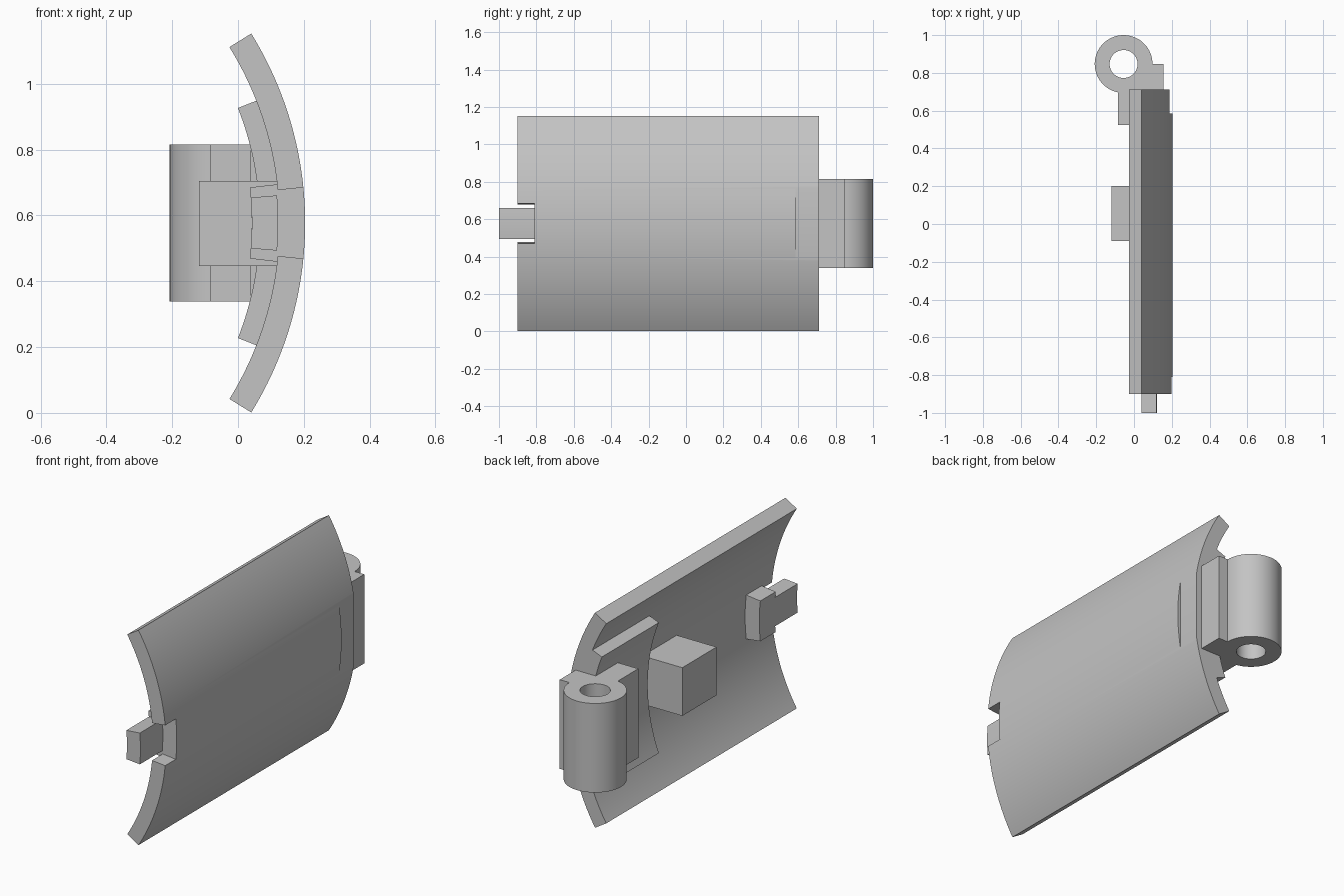
import bpy, bmesh
from math import radians, sin, cos, acos, pi
from mathutils import Vector

if "Cube" in bpy.data.objects:
    bpy.data.objects.remove(bpy.data.objects["Cube"], do_unlink=True)

GREY = bpy.data.materials.new("plain grey")
GREY.use_nodes = True
colour = (0.55, 0.55, 0.55, 1)
GREY.diffuse_color = colour
GREY.node_tree.nodes["Principled BSDF"].inputs["Base Color"].default_value = colour

MID_Z = 0.577      # height of the plate's centre line
AXIS_X = -0.89     # axis of the plate's curvature
INNER, OUTER = 1.016, 1.094


def extrude(name, points, offset):
    """Solid made by sweeping a flat outline along an offset."""
    bm = bmesh.new()
    face = bm.faces.new([bm.verts.new(p) for p in points])
    moved = bmesh.ops.extrude_face_region(bm, geom=[face])["geom"]
    verts = [v for v in moved if isinstance(v, bmesh.types.BMVert)]
    bmesh.ops.translate(bm, verts=verts, vec=Vector(offset))
    bmesh.ops.recalc_face_normals(bm, faces=bm.faces)
    mesh = bpy.data.meshes.new(name)
    bm.to_mesh(mesh)
    bm.free()
    mesh.materials.append(GREY)
    ob = bpy.data.objects.new(name, mesh)
    bpy.context.collection.objects.link(ob)
    return ob


def box(name, x, y, z):
    base = [(x[0], y[0], z[0]), (x[1], y[0], z[0]), (x[1], y[1], z[0]), (x[0], y[1], z[0])]
    return extrude(name, base, (0, 0, z[1] - z[0]))


def sector(name, r0, r1, half, y0, y1, steps=48):
    """Curved slab sharing the plate's axis, half degrees to each side."""
    angles = [radians(half) * (2 * i / steps - 1) for i in range(steps + 1)]
    ring = [(r1, a) for a in angles] + [(r0, a) for a in reversed(angles)]
    points = [(AXIS_X + r * cos(a), y0, MID_Z + r * sin(a)) for r, a in ring]
    return extrude(name, points, (0, y1 - y0, 0))


def circle(cx, cy, r, z, start, end, steps):
    angles = [start + (end - start) * i / steps for i in range(steps + 1)]
    return [(cx + r * cos(a), cy + r * sin(a), z) for a in angles]


def activate(ob):
    bpy.ops.object.select_all(action="DESELECT")
    ob.select_set(True)
    bpy.context.view_layer.objects.active = ob


def cut(ob, cutter):
    cutter.hide_render = True
    mod = ob.modifiers.new("cut", "BOOLEAN")
    mod.operation = "DIFFERENCE"
    mod.solver = "EXACT"
    mod.object = cutter
    activate(ob)
    bpy.ops.object.modifier_apply(modifier=mod.name)
    bpy.data.objects.remove(cutter, do_unlink=True)


# Curved plate with a front notch and a flat recess at the rear
plate = sector("curved_plate", INNER, OUTER, 31.75, -0.9, 0.712)
cut(plate, sector("notch_cutter", 0.95, 1.2, 5.66, -1.1, -0.81, 8))
cut(plate, box("recess_cutter", (0.187, 0.3), (0.585, 0.9), (0.2, 0.95)))

# Raised pad under the hinge
pad = sector("hinge_pad", 0.956, INNER + 0.002, 21.45, 0.23, 0.712, 32)

# Latch tongue and its wider base
tongue = sector("latch_tongue", 0.932, 1.012, 4.75, -1.0, -0.75, 8)
latch_base = sector("latch_base", 0.932, INNER + 0.002, 6.65, -0.81, -0.68, 8)

# Square block on the inner side
block = box("inner_block", (-0.118, 0.13), (-0.09, 0.2), (0.447, 0.705))

# Hinge barrel and bracket from one outline, with a pin hole
CX, CY, R, LOW, HIGH = -0.055, 0.847, 0.153, 0.338, 0.815
LEFT = -0.085
arc_end = 2 * pi - acos((LEFT - CX) / R)
outline = [(0.04, 0.525, LOW), (0.04, 0.712, LOW), (0.155, 0.712, LOW), (0.155, CY, LOW)]
outline += circle(CX, CY, R, LOW, 0, arc_end, 48)
outline.append((LEFT, 0.525, LOW))
hinge = extrude("hinge_barrel", outline, (0, 0, HIGH - LOW))
hole = circle(CX, CY, 0.074, LOW - 0.1, 0, 2 * pi, 48)[:-1]
cut(hinge, extrude("pin_hole_cutter", hole, (0, 0, HIGH - LOW + 0.2)))

for ob in (plate, pad, tongue, latch_base, hinge):
    activate(ob)
    bpy.ops.object.shade_smooth_by_angle(angle=radians(20))
